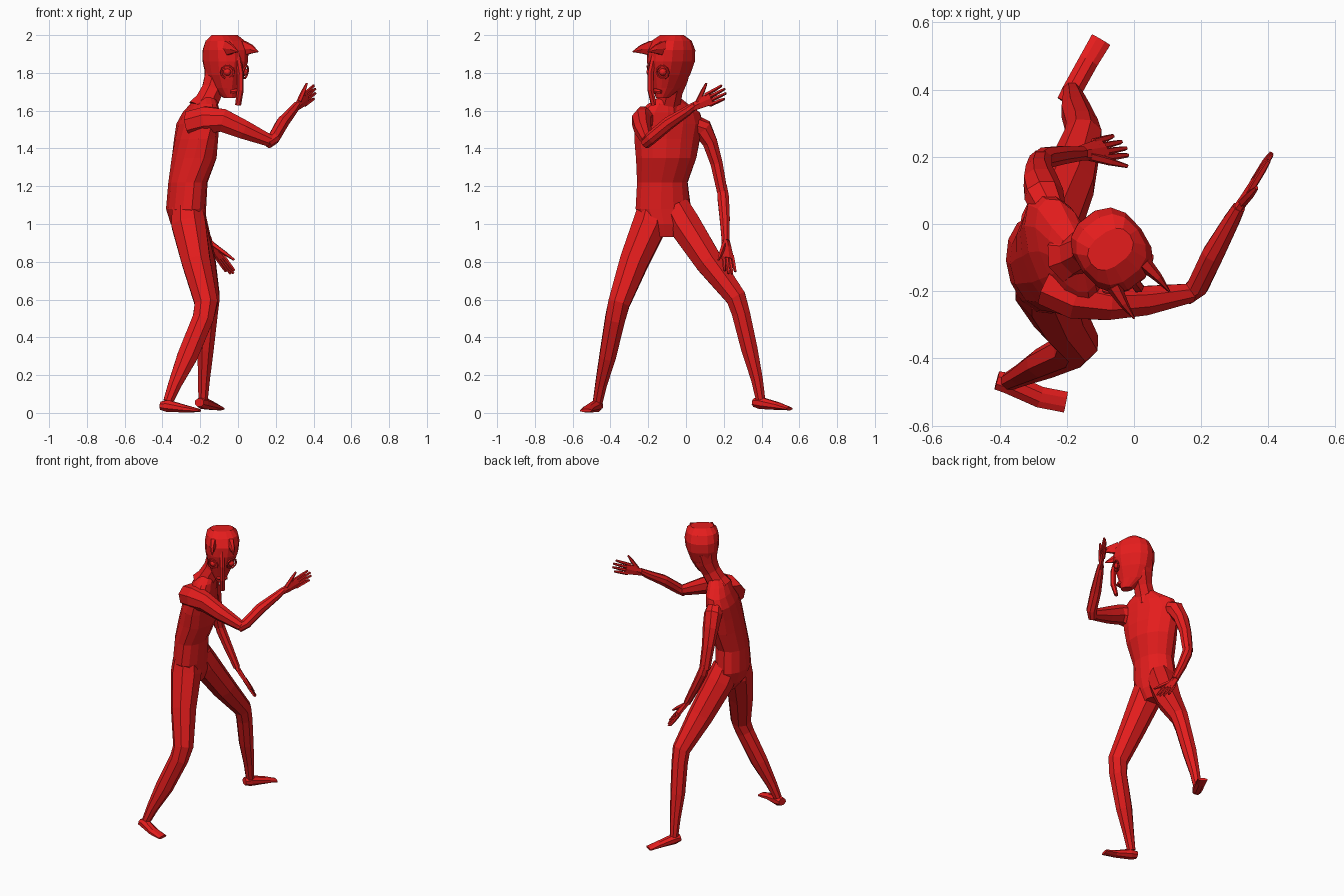
import bpy, bmesh, math
from mathutils import Vector, Matrix

red = bpy.data.materials.new("red")
red.diffuse_color = (0.78, 0.012, 0.012, 1)


def finish(name, bm):
    bmesh.ops.recalc_face_normals(bm, faces=bm.faces)
    me = bpy.data.meshes.new(name)
    bm.to_mesh(me)
    bm.free()
    me.materials.append(red)
    ob = bpy.data.objects.new(name, me)
    bpy.context.collection.objects.link(ob)
    return ob


def skin(name, rings):
    """Bridge a list of point rings and cap both ends."""
    bm = bmesh.new()
    vs = [[bm.verts.new(p) for p in r] for r in rings]
    n = len(vs[0])
    for a, b in zip(vs, vs[1:]):
        for i in range(n):
            j = (i + 1) % n
            bm.faces.new((a[i], a[j], b[j], b[i]))
    bm.faces.new(vs[0])
    bm.faces.new(vs[-1])
    return finish(name, bm)


def body(name, levels, n=12, power=1.0):
    """Horizontal ovals: x, y, z, half width, half depth, facing angle. Low power = boxier."""
    sq = lambda v: math.copysign(abs(v) ** power, v)
    rings = []
    for x, y, z, w, d, deg in levels:
        t = math.radians(deg)
        f, l = Vector((math.cos(t), math.sin(t), 0)), Vector((-math.sin(t), math.cos(t), 0))
        rings.append([Vector((x, y, z)) + f * d * sq(math.cos(a)) + l * w * sq(math.sin(a))
                      for a in (2 * math.pi * (i + .5) / n for i in range(n))])
    return skin(name, rings)


def limb(name, pts, ref=(0, 1, 0), n=8):
    """Tube along points: x, y, z, radius along ref, radius across."""
    P = [Vector(p[:3]) for p in pts]
    rings = []
    for k, p in enumerate(pts):
        t = (P[min(k + 1, len(P) - 1)] - P[max(k - 1, 0)]).normalized()
        u = Vector(ref) - t * t.dot(Vector(ref))
        u.normalize()
        v = t.cross(u)
        ru, rv = p[3], p[-1]
        rings.append([P[k] + u * ru * math.cos(a) + v * rv * math.sin(a)
                      for a in (2 * math.pi * (i + .5) / n for i in range(n))])
    return skin(name, rings)


def hand(name, wrist, tip, side, thumb):
    """Flat palm, four spread fingers and a thumb on the +side edge."""
    w, e, th = Vector(wrist), Vector(tip), Vector(thumb)
    d = e - w
    s = Vector(side)
    s = (s - d * (s.dot(d) / d.dot(d))).normalized()
    at = lambda f, o: w + d * f + s * o
    limb(name + "_palm", [(*at(-.05, 0), .022, .017), (*at(.2, 0), .030, .014),
                          (*at(.55, 0), .039, .012)], s, 6)
    for i, ln in enumerate((.95, 1.0, .98, .88)):
        o = .029 - i * .0195
        limb(f"{name}_finger_{i+1}", [(*at(.42, o), .0105), (*at(.75, o * 1.1), .010),
                                      (*at(ln, o * 1.2), .007)], s, 5)
    b = at(.15, .015)
    limb(name + "_thumb", [(*b, .014), (*b.lerp(th, .55), .012), (*th, .006)], d, 5)


# torso, twisted so the right shoulder leads
body("torso", [
    (-.25, -.10, .93, .07, .05, 10), (-.265, -.11, 1.0, .12, .09, 12),
    (-.275, -.12, 1.08, .150, .104, 12), (-.265, -.125, 1.22, .138, .102, 14),
    (-.232, -.105, 1.35, .168, .116, 18), (-.222, -.10, 1.45, .185, .105, 20),
    (-.212, -.09, 1.53, .195, .095, 22), (-.195, -.088, 1.59, .175, .08, 22),
    (-.180, -.095, 1.635, .115, .065, 22), (-.170, -.09, 1.67, .06, .05, 22)], 14)

# legs
limb("right_leg", [
    (-.27, -.175, 1.09, .085), (-.262, -.19, 1.0, .098), (-.222, -.275, .80, .082),
    (-.168, -.355, .58, .062, .066), (-.185, -.375, .50, .057, .06),
    (-.268, -.415, .30, .047, .058), (-.335, -.45, .15, .033, .038),
    (-.37, -.467, .06, .028)])
limb("left_leg", [
    (-.265, -.06, 1.09, .085), (-.25, -.01, 1.0, .092), (-.195, .12, .80, .082, .078),
    (-.15, .265, .61, .058), (-.155, .29, .53, .052),
    (-.172, .335, .34, .047), (-.18, .375, .18, .034), (-.185, .395, .07, .027)], (1, 0, 0))

# feet
limb("right_foot", [(-.408, -.465, .038, .024, .03), (-.37, -.475, .036, .034, .034),
                    (-.28, -.515, .022, .021, .034), (-.203, -.53, .012, .009, .034)], (0, 0, 1))
limb("left_foot", [(-.205, .362, .055, .024, .028), (-.185, .395, .052, .034, .032),
                   (-.135, .485, .036, .022, .032), (-.098, .548, .022, .009, .034)], (0, 0, 1))

# arms
limb("right_arm", [
    (-.25, -.175, 1.53, .075), (-.165, -.218, 1.55, .072, .078), (-.08, -.236, 1.548, .054, .066),
    (.03, -.228, 1.50, .047, .054), (.17, -.205, 1.440, .03, .034)], (0, 1, 0))
limb("right_forearm", [
    (.155, -.215, 1.425, .028), (.19, -.185, 1.455, .034), (.235, -.09, 1.535, .035),
    (.29, .01, 1.60, .026), (.312, .05, 1.63, .02)], (0, 0, 1))
hand("right_hand", (.31, .045, 1.622), (.41, .21, 1.705), (0, -.2, 1), (.365, .108, 1.745))

limb("left_arm", [
    (-.25, .03, 1.535, .05), (-.268, .088, 1.505, .055, .06), (-.278, .128, 1.43, .042, .054),
    (-.283, .162, 1.32, .035, .042), (-.277, .192, 1.17, .030, .036)], (0, 1, 0))
limb("left_forearm", [
    (-.28, .19, 1.20, .028), (-.265, .197, 1.14, .033), (-.215, .205, 1.03, .029),
    (-.155, .21, .91, .022)], (0, 1, 0))
hand("left_hand", (-.16, .21, .915), (-.03, .235, .735), (.5, -.8, .2), (-.02, .172, .81))

# neck and head, the head turned to its right
FACE = -53
limb("neck", [(-.185, -.095, 1.61, .085), (-.165, -.09, 1.65, .066), (-.135, -.075, 1.71, .062),
              (-.11, -.06, 1.77, .074), (-.095, -.055, 1.84, .09)])
body("head", [
    (-.045, -.125, 1.668, .028, .035, FACE), (-.066, -.10, 1.72, .056, .08, FACE),
    (-.07, -.087, 1.79, .086, .112, FACE), (-.067, -.080, 1.86, .104, .128, FACE),
    (-.066, -.078, 1.92, .108, .126, FACE), (-.068, -.076, 1.97, .098, .100, FACE),
    (-.07, -.075, 2.0, .072, .05, FACE)], 14, .8)

ft = math.radians(FACE)
fwd, lat = Vector((math.cos(ft), math.sin(ft), 0)), Vector((-math.sin(ft), math.cos(ft), 0))


def on_face(f, l, z):
    return Vector((-.067, -.082, z)) + fwd * f + lat * l


# long hanging nose and jaw
limb("nose", [(*on_face(.11, 0, 1.90), .018, .012), (*on_face(.132, 0, 1.80), .016, .018),
              (*on_face(.132, 0, 1.71), .018, .018), (*on_face(.112, 0, 1.63), .018, .012)], lat, 6)
limb("lips", [(*on_face(.085, -.03, 1.70), .01), (*on_face(.10, 0, 1.705), .014),
              (*on_face(.085, .03, 1.70), .01)], (0, 0, 1), 6)

# mirrored eyes, eyelid rims and horns
for s, side in ((-1, "right"), (1, "left")):
    out = (fwd + lat * s * .6 - Vector((0, 0, .25))).normalized()
    turn = out.to_track_quat('Z', 'Y').to_matrix().to_4x4()
    c = on_face(.092, s * .056, 1.805)
    bm = bmesh.new()
    bmesh.ops.create_uvsphere(bm, u_segments=10, v_segments=6, radius=.021,
                              matrix=Matrix.Translation(c) @ turn)
    finish(side + "_eye", bm)
    right, up = turn.col[0].xyz, turn.col[1].xyz
    rim = [c + out * .006 + right * .034 * math.cos(a) + up * .034 * math.sin(a)
           for a in (math.pi * 2 * i / 10 for i in range(11))]
    limb(side + "_eyelid", [(*p, .006) for p in rim], out, 5)
    limb(side + "_horn", [(*on_face(.085, s * .056, 1.93), .046, .024),
                          (*on_face(.145, s * .064, 1.925), .026, .014),
                          (*on_face(.20, s * .066, 1.912), .003)], (0, 0, 1), 6)
